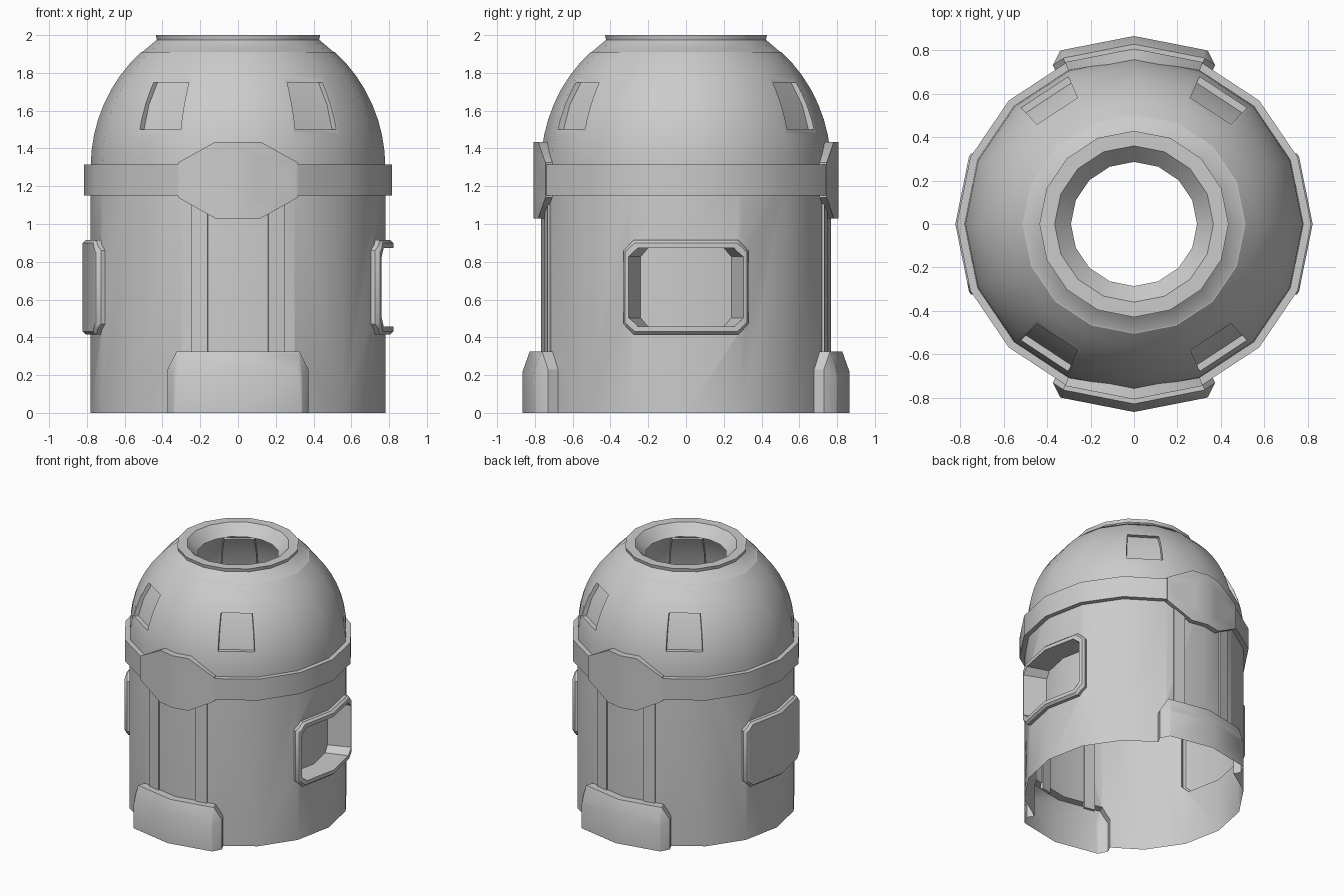
import bpy, bmesh
from math import sin, cos, asin, pi, radians
from mathutils import Vector

if "Cube" in bpy.data.objects:
    bpy.data.objects.remove(bpy.data.objects["Cube"])

SIDES, STEP = 16, pi / 8
REF = 0.80            # radius at which flat widths are measured
Y_SCALE = 0.985       # slightly narrower front to back
FRONT, BACK, RIGHT, LEFT = -pi / 2, pi / 2, 0.0, pi


def ring_point(r, a, z):
    """Point on the sixteen-sided wall at angle a."""
    d = r * cos(STEP / 2) / cos((a % STEP) - STEP / 2)
    return Vector((d * cos(a), d * sin(a) * Y_SCALE, z))


def finish(name, bm):
    bmesh.ops.recalc_face_normals(bm, faces=bm.faces)
    me = bpy.data.meshes.new(name)
    bm.to_mesh(me)
    bm.free()
    ob = bpy.data.objects.new(name, me)
    bpy.context.collection.objects.link(ob)
    return ob


def loft(bm, rings, close=False):
    """Skin rings of points; cap the ends or join last to first."""
    vs = [[bm.verts.new(p) for p in r] for r in rings]
    n = len(vs[0])
    pairs = list(zip(vs, vs[1:])) + ([(vs[-1], vs[0])] if close else [])
    for a, b in pairs:
        for i in range(n):
            j = (i + 1) % n
            bm.faces.new((a[i], a[j], b[j], b[i]))
    if not close:
        bm.faces.new(vs[0])
        bm.faces.new(vs[-1])


def lathe(name, profile, close=False):
    bm = bmesh.new()
    loft(bm, [[ring_point(r, i * STEP, z) for i in range(SIDES)] for r, z in profile], close)
    return finish(name, bm)


def wrapped(name, heading, layers):
    """Solid made of (radius, flat outline) layers bent round the wall."""
    bm = bmesh.new()
    loft(bm, [[(u, r, z) for u, z in outline] for r, outline in layers])
    for u in (-REF * sin(STEP), 0, REF * sin(STEP)):
        bmesh.ops.bisect_plane(bm, geom=bm.verts[:] + bm.edges[:] + bm.faces[:],
                               plane_co=(u, 0, 0), plane_no=(1, 0, 0))
    for v in bm.verts:
        u, r, z = v.co
        v.co = ring_point(r, heading + asin(u / REF), z)
    return finish(name, bm)


def octagon(w, h, c, zc):
    half = [(w, -h + c), (w, h - c), (w - c, h)]
    pts = [(w - c, -h)] + half
    return [(u, zc + z) for u, z in pts] + [(-u, zc + z) for u, z in reversed(pts)]


def combine(target, helper, op):
    helper.hide_render = True
    m = target.modifiers.new(op, 'BOOLEAN')
    m.operation, m.object, m.solver = op, helper, 'EXACT'
    bpy.context.view_layer.objects.active = target
    bpy.ops.object.modifier_apply(modifier=m.name)
    bpy.data.objects.remove(helper)


# Body shell: wall, dome, collar and funnel (solid for now)
HOLE_Z = 1.92
dome = [(0.78 * cos(t), 1.30 + 0.81 * sin(t)) for t in (radians(48.9) * i / 8 for i in range(9))]
body = lathe("body_shell", [(0.78, -0.1)] + dome + [(0.505, 1.912), (0.43, 1.975), (0.435, 2.0),
                                                   (0.365, 2.0), (0.29, HOLE_Z)])

# Feet blocks, front and back
for h in (FRONT, BACK):
    full = [(-0.36, -0.1), (-0.36, 0.23), (-0.31, 0.325), (0.31, 0.325), (0.36, 0.23), (0.36, -0.1)]
    face = [(-0.31, -0.1), (-0.31, 0.19), (-0.29, 0.22), (0.29, 0.22), (0.31, 0.19), (0.31, -0.1)]
    combine(body, wrapped("foot", h, [(0.73, full), (0.84, full), (0.878, face)]), 'UNION')

# Side window frames and their recesses
for h in (RIGHT, LEFT):
    outer, rim = octagon(0.335, 0.25, 0.055, 0.665), octagon(0.32, 0.235, 0.05, 0.665)
    hole = octagon(0.30, 0.207, 0.045, 0.665)
    combine(body, wrapped("frame", h, [(0.74, outer), (0.805, outer), (0.822, rim)]), 'UNION')
    combine(body, wrapped("opening", h, [(0.65, hole), (0.9, hole)]), 'DIFFERENCE')

# Four recessed dome windows
for k in (56.25, 123.75, 236.25, 303.75):
    prof = [(0.722, 1.5), (0.685, 1.63), (0.618, 1.75), (0.95, 1.75), (0.95, 1.5)]
    bm = bmesh.new()
    loft(bm, [[ring_point(r, radians(k + d), z) for r, z in prof] for d in (-10, 10)])
    combine(body, finish("dome_window", bm), 'DIFFERENCE')

# Open the bottom and the top hole so the body is a hollow shell
bm = bmesh.new()
bm.from_mesh(body.data)
bmesh.ops.delete(bm, geom=[f for f in bm.faces if all(abs(v.co.z - HOLE_Z) < 1e-3 for v in f.verts)],
                 context='FACES')
bmesh.ops.bisect_plane(bm, geom=bm.verts[:] + bm.edges[:] + bm.faces[:], plane_co=(0, 0, 0),
                       plane_no=(0, 0, 1), clear_inner=True)
bm.to_mesh(body.data)
bm.free()

# Belt with a badge plate front and back
belt = lathe("belt", [(0.77, 1.15), (0.815, 1.15), (0.815, 1.315), (0.77, 1.315)], close=True)
for h in (FRONT, BACK):
    plate = [(-0.12, 1.03), (0.12, 1.03), (0.31, 1.14), (0.31, 1.325),
             (0.12, 1.435), (-0.12, 1.435), (-0.31, 1.325), (-0.31, 1.14)]
    combine(belt, wrapped("plate", h, [(0.755, plate), (0.819, plate)]), 'UNION')
    shapes = [[(-0.095, 1.113), (0.095, 1.113), (0.095, 1.352), (-0.095, 1.352)]]
    shapes += [[(s * 0.13, 1.13), (s * 0.275, 1.232), (s * 0.13, 1.335)] for s in (-1, 1)]
    for s in shapes:
        combine(belt, wrapped("inlay", h, [(0.797, s), (0.9, s)]), 'DIFFERENCE')

# Raised vertical ribs between feet and belt
for label, h in (("front", FRONT), ("back", BACK)):
    for side in (-1, 1):
        a, b = side * 0.165, side * 0.252
        rib = [(a, 0.28), (b, 0.28), (b, 1.2), (a, 1.2)]
        wrapped(label + "_rib", h, [(0.77, rib), (0.793, rib)])

# Smooth shading with crisp edges
for ob in bpy.context.scene.objects:
    ob.select_set(True)
bpy.context.view_layer.objects.active = body
bpy.ops.object.shade_smooth_by_angle()
